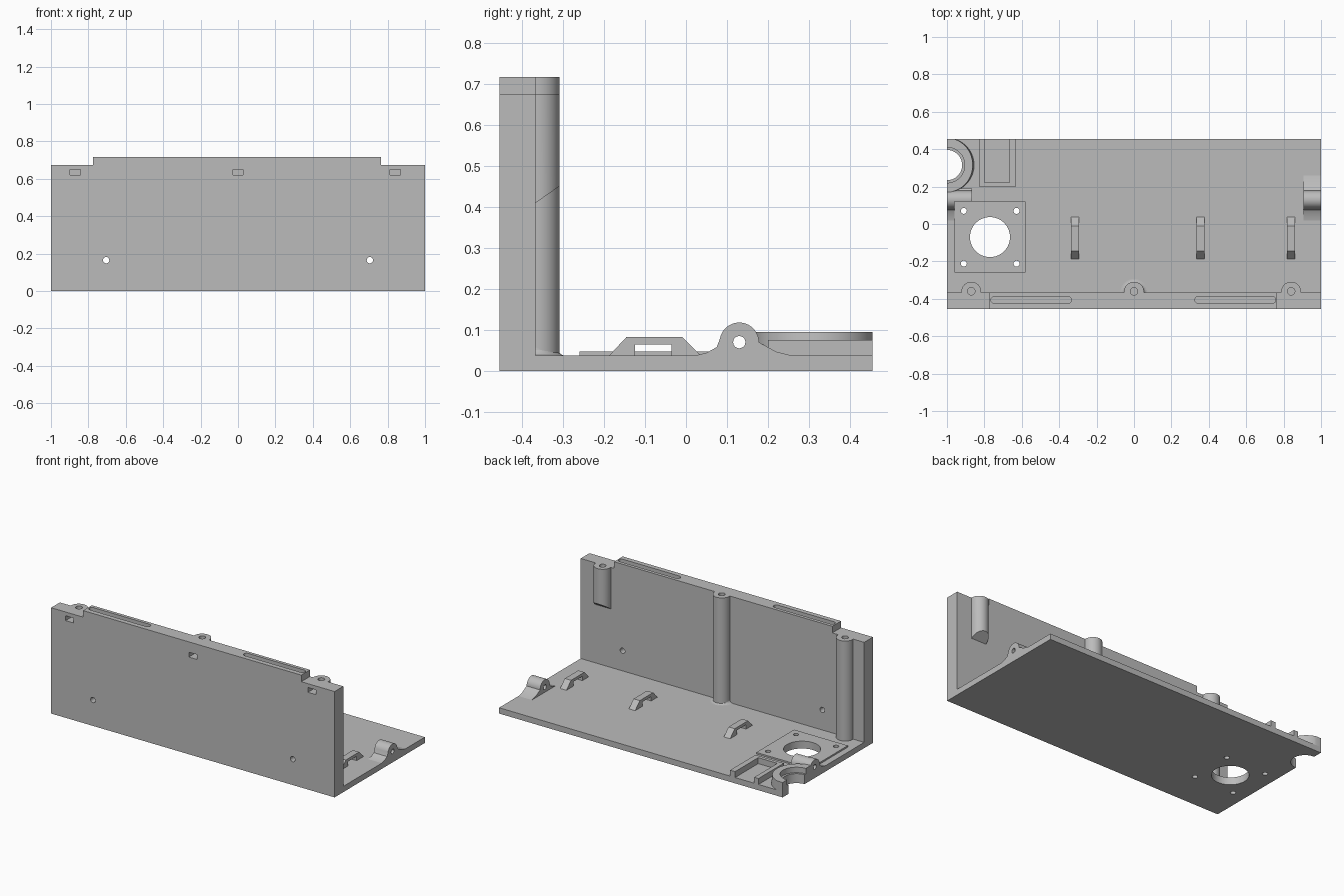
import bpy, bmesh
from math import cos, sin, pi, radians
from mathutils import Vector

if "Cube" in bpy.data.objects:
    bpy.data.objects.remove(bpy.data.objects["Cube"])

GREY = bpy.data.materials.new("plain grey")
GREY.use_nodes = True
GREY.diffuse_color = (0.5, 0.5, 0.5, 1)
GREY.node_tree.nodes["Principled BSDF"].inputs["Base Color"].default_value = (0.5, 0.5, 0.5, 1)

FLOOR, WALL_Y, BACK = 0.037, -0.367, 0.455


def prism(name, pts, axis, lo, hi):
    """Extrude a 2D outline along an axis."""
    def place(p, h):
        return {"x": (h, p[0], p[1]), "y": (p[0], h, p[1]), "z": (p[0], p[1], h)}[axis]
    bm = bmesh.new()
    a = [bm.verts.new(place(p, lo)) for p in pts]
    b = [bm.verts.new(place(p, hi)) for p in pts]
    bm.faces.new(a)
    bm.faces.new(b)
    for i in range(len(pts)):
        j = (i + 1) % len(pts)
        bm.faces.new((a[i], a[j], b[j], b[i]))
    bmesh.ops.recalc_face_normals(bm, faces=bm.faces)
    me = bpy.data.meshes.new(name)
    bm.to_mesh(me)
    bm.free()
    me.materials.append(GREY)
    ob = bpy.data.objects.new(name, me)
    bpy.context.collection.objects.link(ob)
    return ob


def arc(cx, cy, r, start=0, end=360, n=40):
    full = abs(end - start) == 360
    steps = n if full else n + 1
    return [(cx + r * cos(radians(start + (end - start) * i / n)),
             cy + r * sin(radians(start + (end - start) * i / n))) for i in range(steps)]


def rect(x0, x1, y0, y1):
    return [(x0, y0), (x1, y0), (x1, y1), (x0, y1)]


def cut(ob, *cutter):
    """Subtract a prism from an object and discard the cutter."""
    tool = prism("cutter", *cutter)
    tool.hide_render = True
    mod = ob.modifiers.new("cut", "BOOLEAN")
    mod.operation, mod.solver, mod.object = "DIFFERENCE", "EXACT", tool
    bpy.context.view_layer.update()
    dg = bpy.context.evaluated_depsgraph_get()
    me = bpy.data.meshes.new_from_object(ob.evaluated_get(dg))
    ob.modifiers.clear()
    ob.data = me
    bpy.data.objects.remove(tool)


# Floor and the raised pad around the large opening
floor = prism("floor_plate", rect(-1, 1, WALL_Y, BACK), "z", 0, FLOOR)
pad = prism("motor_pad", rect(-0.96, -0.58, -0.26, 0.12), "z", FLOOR, 0.047)
for ob in (floor, pad):
    cut(ob, arc(-0.77, -0.07, 0.107, n=64), "z", -0.1, 0.2)
    for sx in (-1, 1):
        for sy in (-1, 1):
            cut(ob, arc(-0.769 + sx * 0.141, -0.071 + sy * 0.141, 0.016, n=20), "z", -0.1, 0.2)

# Upright wall with a raised middle
wall = prism("front_wall", [(-1, 0), (1, 0), (1, 0.675), (0.765, 0.675), (0.765, 0.717),
                            (-0.775, 0.717), (-0.775, 0.675), (-1, 0.675)], "y", -BACK, WALL_Y)
for x in (-0.705, 0.705):
    cut(wall, arc(x, 0.165, 0.017, n=20), "y", -0.6, 0)
for x0, x1 in ((-0.765, -0.335), (0.325, 0.758)):
    r, y = 0.018, -0.406
    slot = arc(x1 - r, y, r, -90, 90, 10) + arc(x0 + r, y, r, 90, 270, 10)
    cut(wall, slot, "z", 0.685, 0.8)

# Screw posts on the back of the wall
posts = []
for name, x, bottom, top in (("right_post", -0.87, FLOOR, 0.675),
                             ("middle_post", 0, FLOOR, 0.717),
                             ("left_post", 0.84, 0.41, 0.675)):
    outline = [(x + 0.053, WALL_Y)] + arc(x, -0.362, 0.053, 0, 180, 28) + [(x - 0.053, WALL_Y)]
    post = prism(name, outline, "z", bottom, top)
    if name == "left_post":
        for v in post.data.vertices:
            if v.co.z < 0.5:
                v.co.z += (v.co.y - WALL_Y) * 0.7
    posts.append(post)
    for ob in (wall, post):
        cut(ob, arc(x, -0.36, 0.02, n=24), "z", 0.56, 0.8)
        cut(ob, rect(x - 0.028, x + 0.028, 0.62, 0.651), "y", -0.6, -0.335)

# Flared foot of the middle post
for i in range(5):
    t = i / 5 * pi / 2
    r0, z0 = 0.053 + 0.02 * (1 - sin(t)), FLOOR + 0.02 * (1 - cos(t))
    t += pi / 10
    r1, z1 = 0.053 + 0.02 * (1 - sin(t)), FLOOR + 0.02 * (1 - cos(t))
    foot = prism("post_foot", arc(0, WALL_Y, r0, 0, 180, 28), "z", z0, z1)
    for v in foot.data.vertices:
        if v.co.z > (z0 + z1) / 2:
            v.co.x *= r1 / r0
            v.co.y = WALL_Y + (v.co.y - WALL_Y) * r1 / r0

# Cable clips
for name, x in (("right_clip", -0.315), ("middle_clip", 0.355), ("left_clip", 0.84)):
    prism(name, [(-0.188, FLOOR), (-0.145, 0.083), (-0.01, 0.083), (0.037, FLOOR),
                 (-0.035, FLOOR), (-0.035, 0.065), (-0.125, 0.065), (-0.125, FLOOR)],
          "x", x - 0.022, x + 0.022)

# Hinge lugs with faired sides
fairing = [(0.02, FLOOR), (0.05, 0.044), (0.075, 0.058)]
lug_side = (fairing + arc(0.13, 0.07, 0.048, 170, 0, 24)
            + [(0.185, 0.066), (0.22, 0.047), (0.26, FLOOR)])
lugs = [prism("left_lug", lug_side, "x", 0.905, 1)]
lugs.append(prism("right_lug", [(min(y, 0.19), z) for y, z in lug_side[:-2]]
                  + [(0.19, 0.064), (0.19, FLOOR)], "x", -1, -0.865))
cut(lugs[1], rect(-0.96, -0.8, -0.1, 0.12), "z", -0.1, 0.3)
for lug in lugs:
    cut(lug, arc(0.13, 0.07, 0.015, n=20), "x", -2, 2)

# Half-round bearing seat at the corner
seat = prism("bearing_seat", arc(-1, 0.315, 0.145, n=80), "z", FLOOR, 0.095)
for v in seat.data.vertices:
    if v.co.z > 0.09:
        v.co.x = -1 + (v.co.x + 1) * 0.95
cut(seat, rect(-1.5, -1, 0, 1), "z", -0.1, 0.3)
cut(seat, rect(-1.5, -0.5, BACK, 1), "z", -0.1, 0.3)
cut(seat, arc(-1, 0.315, 0.095, n=64), "z", 0.06, 0.3)
for ob in (floor, seat):
    cut(ob, arc(-1, 0.315, 0.081, n=64), "z", -0.1, 0.3)

# Open-backed tray
prism("tray_rim", [(-0.83, 0.2), (-0.63, 0.2), (-0.63, BACK), (-0.665, BACK), (-0.665, 0.222),
                   (-0.8, 0.222), (-0.8, BACK), (-0.83, BACK)], "z", FLOOR, 0.075)

# Smooth round surfaces while keeping hard edges
bpy.ops.object.select_all(action="DESELECT")
for ob in bpy.context.collection.objects:
    if ob.type == "MESH" and ob.data.materials and ob.data.materials[0] == GREY:
        ob.select_set(True)
        bpy.context.view_layer.objects.active = ob
bpy.ops.object.shade_smooth_by_angle(angle=radians(30))
